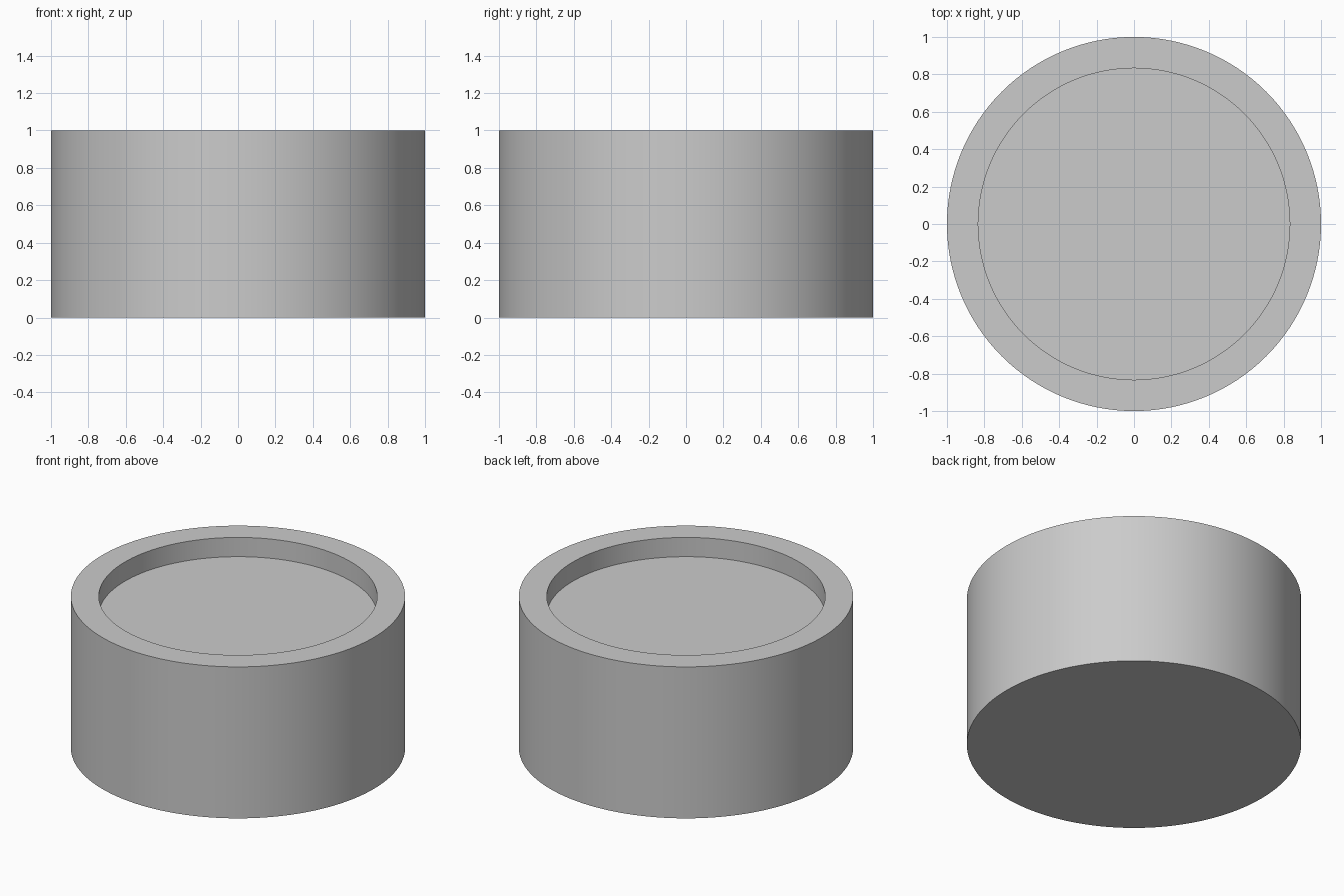
import bpy, bmesh, math

if "Cube" in bpy.data.objects:
    bpy.data.objects.remove(bpy.data.objects["Cube"])

SEGMENTS = 128
RIM_RADIUS = 0.833
RECESS_DEPTH = 0.127

# Solid round body
bm = bmesh.new()
bmesh.ops.create_cone(bm, cap_ends=True, segments=SEGMENTS,
                      radius1=1.0, radius2=1.0, depth=1.0)
bmesh.ops.translate(bm, verts=bm.verts, vec=(0, 0, 0.5))

# Shallow round recess in the top
top = max(bm.faces, key=lambda f: f.calc_center_median().z)
bmesh.ops.inset_region(bm, faces=[top], thickness=0.1)
for v in top.verts:
    s = RIM_RADIUS / math.hypot(v.co.x, v.co.y)
    v.co.x *= s
    v.co.y *= s
floor = bmesh.ops.extrude_discrete_faces(bm, faces=[top])["faces"][0]
bmesh.ops.translate(bm, verts=floor.verts, vec=(0, 0, -RECESS_DEPTH))
bmesh.ops.recalc_face_normals(bm, faces=bm.faces)

mesh = bpy.data.meshes.new("recessed_drum")
bm.to_mesh(mesh)
bm.free()
drum = bpy.data.objects.new("recessed_drum", mesh)
bpy.context.collection.objects.link(drum)

# Smooth walls, sharp rims
bpy.context.view_layer.objects.active = drum
drum.select_set(True)
bpy.ops.object.shade_smooth_by_angle(angle=math.radians(30))
